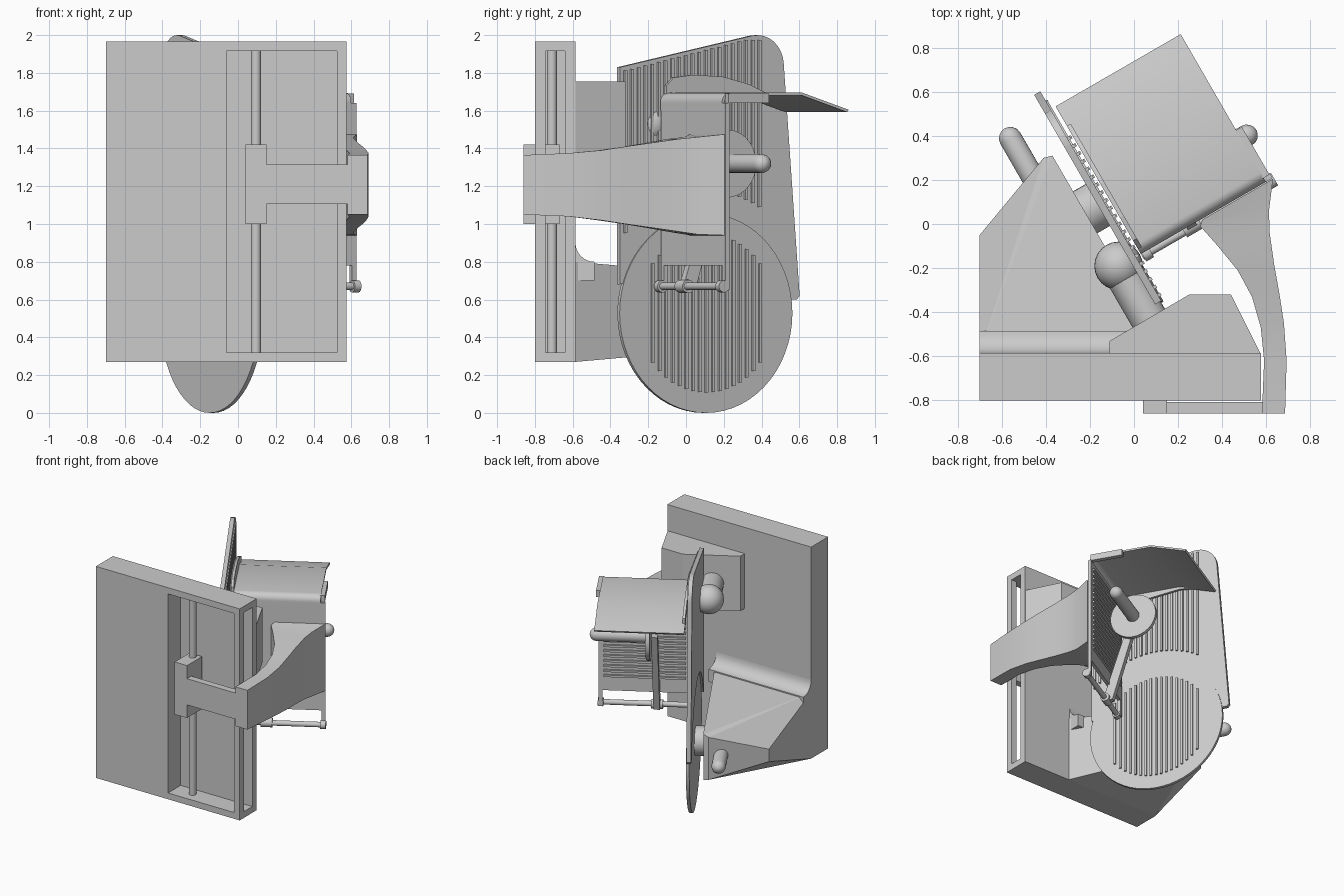
import bpy, bmesh, math
from mathutils import Vector

if "Cube" in bpy.data.objects:
    bpy.data.objects.remove(bpy.data.objects["Cube"])

grey = bpy.data.materials.new("light_grey_metal")
grey.use_nodes = True
colour = (0.6, 0.6, 0.6, 1)
grey.diffuse_color = colour
grey.node_tree.nodes["Principled BSDF"].inputs["Base Color"].default_value = colour

# Blade frame: u runs along the blade, v is its normal, z is up
C, U, V = Vector((-0.14, 0.10, 0)), Vector((-0.5, 0.866, 0)), Vector((0.866, 0.5, 0))


def local(u, v, z):
    return C + U * u + V * v + Vector((0, 0, z))


def world(x, y, z):
    return Vector((x, y, z))


def finish(name, bm, smooth=False):
    bmesh.ops.recalc_face_normals(bm, faces=bm.faces)
    mesh = bpy.data.meshes.new(name)
    bm.to_mesh(mesh)
    bm.free()
    ob = bpy.data.objects.new(name, mesh)
    bpy.context.collection.objects.link(ob)
    mesh.materials.append(grey)
    if smooth:
        bpy.ops.object.select_all(action='DESELECT')
        ob.select_set(True)
        bpy.context.view_layer.objects.active = ob
        bpy.ops.object.shade_smooth_by_angle(angle=math.radians(35))
    return ob


def loft(name, rings, smooth=False, bm=None):
    """Skin a run of equal rings and cap both ends."""
    own = bm is None
    bm = bm or bmesh.new()
    rows = [[bm.verts.new(p) for p in ring] for ring in rings]
    for a, b in zip(rows, rows[1:]):
        for i in range(len(a)):
            j = (i + 1) % len(a)
            bm.faces.new((a[i], a[j], b[j], b[i]))
    bm.faces.new(rows[0])
    bm.faces.new(rows[-1])
    return finish(name, bm, smooth) if own else None


def prism(name, pts, place, lo, hi, smooth=False, bm=None):
    return loft(name, [[place(p, q, h) for p, q in pts] for h in (lo, hi)], smooth, bm)


def box(name, a, b, place=world, bm=None):
    pts = [(a[0], a[1]), (b[0], a[1]), (b[0], b[1]), (a[0], b[1])]
    return prism(name, pts, place, a[2], b[2], bm=bm)


def tube(name, a, b, r, round_end=False, n=24):
    """Cylinder between two points, optionally with a domed far end."""
    d = (b - a).normalized()
    s = d.orthogonal().normalized()
    t = d.cross(s)
    stops = [(a, r), (b, r)]
    if round_end:
        stops = [(a, r)] + [(b + d * r * math.sin(k), r * math.cos(k))
                            for k in (0, 0.4, 0.8, 1.2, 1.5)]
    rings = [[c + (s * math.cos(2 * math.pi * i / n) + t * math.sin(2 * math.pi * i / n)) * q
              for i in range(n)] for c, q in stops]
    return loft(name, rings, True)


def arc(cx, cy, r, start, end, n=8):
    return [(cx + r * math.cos(math.radians(start + (end - start) * i / n)),
             cy + r * math.sin(math.radians(start + (end - start) * i / n))) for i in range(n + 1)]


def plate_place(u, z, v):
    return local(u, v, z)


def side_place(y, z, x):
    return world(x, y, z)


# Base slab with a front recess and a slot through its side
base = box("base_slab", (-0.70, -0.80, 0.27), (0.575, -0.585, 1.965))
for a, b in (((-0.06, -0.9, 0.32), (0.525, -0.64, 1.915)),
             ((0.4, -0.745, 0.32), (0.7, -0.64, 1.915))):
    cutter = box("recess_cutter", a, b)
    cutter.hide_render = True
    mod = base.modifiers.new("recess", 'BOOLEAN')
    mod.operation, mod.object, mod.solver = 'DIFFERENCE', cutter, 'EXACT'
    bpy.context.view_layer.objects.active = base
    bpy.ops.object.modifier_apply(modifier=mod.name)
    bpy.data.objects.remove(cutter)
tube("slide_rod", world(0.095, -0.71, 0.3), world(0.095, -0.71, 1.93), 0.027)

# Motor housing, sloping away from the slab
bm = bmesh.new()
for x, y, lo, hi in ((0.148, -0.585, 0.27, 0.80), (-0.70, -0.585, 0.27, 0.80),
                     (-0.70, -0.05, 0.45, 0.55), (-0.41, 0.30, 0.36, 0.70),
                     (-0.37, 0.31, 0.35, 0.72)):
    bm.verts.new((x, y, lo))
    bm.verts.new((x, y, hi))
bmesh.ops.convex_hull(bm, input=bm.verts)
finish("motor_housing", bm)
fillet = arc(-0.485, 0.90, 0.10, 180, 270) + [(-0.485, 0.7), (-0.59, 0.7)]
prism("housing_fillet", fillet, side_place, -0.70, 0.14, True)

# Upper bracket with the fence support
bracket = [(-0.11, -0.59), (-0.11, -0.53), (0.25, -0.32), (0.44, -0.32), (0.575, -0.59)]
prism("fence_bracket", bracket, world, 1.315, 1.755)
ball = world(-0.07, -0.19, 1.53)
tube("fence_support", ball - U * 0.34, ball, 0.085)
bm = bmesh.new()
bmesh.ops.create_uvsphere(bm, u_segments=24, v_segments=16, radius=0.11)
bmesh.ops.translate(bm, verts=bm.verts, vec=ball)
finish("support_ball", bm, True)

# Blade, hub and fence plate
BZ, BR = 0.528, 0.528
prism("blade", arc(0, BZ, BR, 0, 354, 59), plate_place, -0.012, 0.012, True)
tube("blade_hub", local(0, -0.2, BZ), local(0, -0.01, BZ), 0.11)
fence = [(-0.52, 0.68), (-0.52, 1.83)] + arc(0.32, 1.84, 0.16, 100, 5) \
    + [(0.577, 0.62), (0.56, 0.6), (0.50, 0.6)] + arc(0, BZ, 0.5, 10, 160, 20)
prism("fence_plate", fence, plate_place, -0.028, 0.004, True)
end = local(0.46, -0.22, 0.54)
tube("rear_handle", end - U * 0.34, end, 0.052, True)

# Raised ribs on the blade cover and the fence
bm = bmesh.new()
for i in range(-8, 9):
    u = i * 0.041
    h = math.sqrt(0.42 ** 2 - u * u)
    box("", (u - 0.008, 0, BZ - h), (u + 0.008, 0.024, BZ + h), local, bm)
finish("blade_ribs", bm)
bm = bmesh.new()
for i in range(-12, 9):
    u = i * 0.041
    lo = BZ + math.sqrt(0.65 ** 2 - u * u)
    box("", (u - 0.008, 0, lo), (u + 0.008, 0.018, 1.92 + 0.22 * min(u, 0.25)), local, bm)
finish("fence_ribs", bm)

# Sliding carriage: block, crossbar and swept arm
box("slide_block", (0.04, -0.86, 1.0), (0.15, -0.67, 1.42))
box("slide_bar", (0.14, -0.86, 1.105), (0.60, -0.806, 1.315))
sweep = ((0.580, -0.86, 0.685, -0.86, 1.05, 1.365), (0.590, -0.62, 0.692, -0.62, 1.04, 1.375),
         (0.575, -0.47, 0.68, -0.45, 1.02, 1.39), (0.535, -0.33, 0.66, -0.32, 1.00, 1.41),
         (0.47, -0.21, 0.635, -0.18, 0.98, 1.43), (0.38, -0.10, 0.615, -0.04, 0.96, 1.45),
         (0.30, -0.01, 0.612, 0.06, 0.945, 1.46), (0.31, 0.02, 0.63, 0.205, 0.94, 1.475))
loft("carriage_arm", [[world(a, b, lo), world(c, d, lo), world(c, d, hi), world(a, b, hi)]
                      for a, b, c, d, lo, hi in sweep], True)

# Food tray: wall, curved hood with a drooping lip, and side flange
box("tray_wall", (-0.29, 0.04, 0.78), (-0.265, 0.72, 1.64), local)
outer = [(-0.29, 1.60)] + arc(-0.24, 1.645, 0.05, 180, 90) + [(0.20, 1.695), (0.483, 1.605)]
inner = [(0.475, 1.592), (0.20, 1.68)] + arc(-0.24, 1.645, 0.035, 90, 180) + [(-0.275, 1.60)]
prism("tray_hood", outer + inner, plate_place, 0.03, 0.685, True)
box("hood_tab", (-0.27, 0.68, 1.64), (-0.02, 0.715, 1.69), local)
flange = [(-0.265, 1.60), (-0.265, 1.73), (-0.22, 1.775), (-0.10, 1.79), (0.08, 1.78),
          (0.24, 1.74), (0.38, 1.68), (0.38, 1.64), (0.2, 1.66)]
prism("tray_flange", flange, plate_place, 0.03, 0.05)
bm = bmesh.new()
for i in range(18):
    z = 0.9 + i * 0.04
    box("", (-0.27, 0.08, z - 0.008), (-0.25, 0.68, z + 0.008), local, bm)
finish("wall_ribs", bm)

# Lower frame below the tray wall
for name, v in (("inner_frame_leg", 0.04), ("outer_frame_leg", 0.69)):
    box(name, (-0.29, v, 0.65), (-0.265, v + 0.03, 0.79), local)
    tube(name + "_foot", local(-0.30, v - 0.005, 0.67), local(-0.30, v + 0.035, 0.67), 0.032)
tube("frame_rod", local(-0.30, 0.03, 0.67), local(-0.30, 0.725, 0.67), 0.02)

# Food pusher: disc, handle and swinging link
tube("pusher_disc", local(-0.065, 0.315, 1.32), local(-0.065, 0.345, 1.32), 0.18, n=40)
tube("pusher_handle", local(-0.065, 0.33, 1.32), local(-0.065, 0.715, 1.32), 0.05, True)
link = [(-0.10, 1.32), (-0.04, 1.32), (-0.24, 0.65), (-0.32, 0.65)]
prism("pusher_link", link, plate_place, 0.27, 0.316)
tube("link_pivot", local(-0.295, 0.25, 0.67), local(-0.295, 0.335, 0.67), 0.035)
